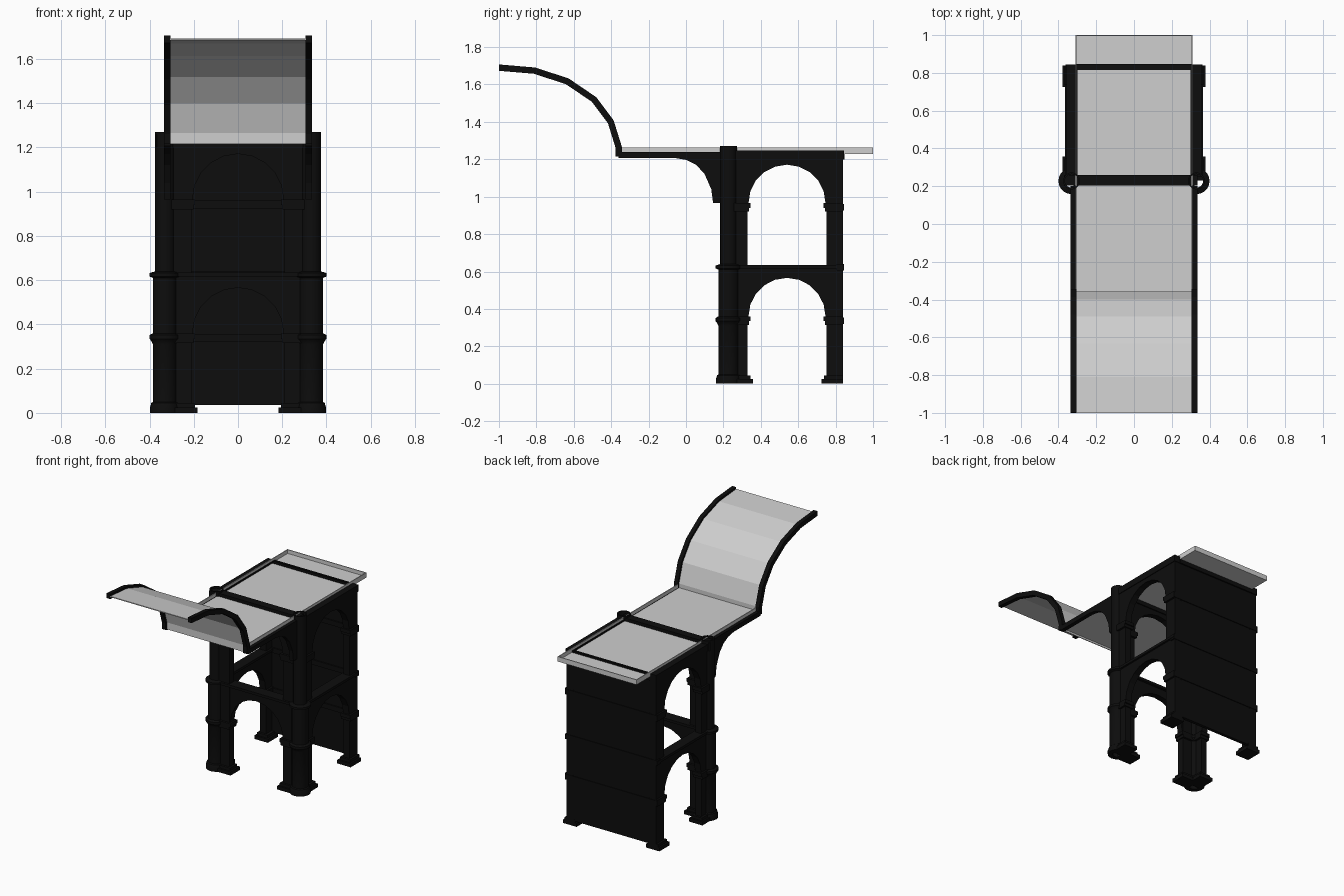
import bpy, bmesh, math

cube = bpy.data.objects.get("Cube")
if cube:
    bpy.data.objects.remove(cube, do_unlink=True)


def material(name, rgb, rough):
    m = bpy.data.materials.new(name)
    m.use_nodes = True
    m.diffuse_color = (*rgb, 1)
    node = m.node_tree.nodes["Principled BSDF"]
    node.inputs["Base Color"].default_value = (*rgb, 1)
    node.inputs["Roughness"].default_value = rough
    return m


BLACK = material("black iron", (0.004, 0.004, 0.004), 0.7)
PANE = material("pale glass", (0.62, 0.62, 0.62), 0.5)


def finish(name, bm, mat):
    bmesh.ops.recalc_face_normals(bm, faces=bm.faces)
    mesh = bpy.data.meshes.new(name)
    bm.to_mesh(mesh)
    bm.free()
    mesh.materials.append(mat)
    obj = bpy.data.objects.new(name, mesh)
    bpy.context.collection.objects.link(obj)
    return obj


def box(name, x, y, z, mat=BLACK):
    """Box from (low, high) ranges on each axis."""
    bm = bmesh.new()
    bmesh.ops.create_cube(bm, size=1)
    for v in bm.verts:
        for i, (lo, hi) in enumerate((x, y, z)):
            v.co[i] = lo if v.co[i] < 0 else hi
    return finish(name, bm, mat)


def plate(name, outline, axis, lo, hi, mat=BLACK):
    """Extrude an outline of (along, z) points across x or y."""
    def place(a, z, d):
        return (d, a, z) if axis == "x" else (a, d, z)
    bm = bmesh.new()
    face = bm.faces.new([bm.verts.new(place(a, z, lo)) for a, z in outline])
    ext = bmesh.ops.extrude_face_region(bm, geom=[face])
    shift = (hi - lo, 0, 0) if axis == "x" else (0, hi - lo, 0)
    verts = [g for g in ext["geom"] if isinstance(g, bmesh.types.BMVert)]
    bmesh.ops.translate(bm, vec=shift, verts=verts)
    return finish(name, bm, mat)


def lathe(name, profile, cx, cy, sides=20):
    """Spin a closed (radius, z) profile into a hollow column."""
    bm = bmesh.new()
    rings = []
    for k in range(sides):
        a = math.tau * k / sides
        rings.append([bm.verts.new((cx + r * math.cos(a), cy + r * math.sin(a), z))
                      for r, z in profile])
    n = len(profile)
    for k in range(sides):
        p, q = rings[k], rings[(k + 1) % sides]
        for i in range(n):
            j = (i + 1) % n
            bm.faces.new((p[i], q[i], q[j], p[j]))
    obj = finish(name, bm, BLACK)
    for o in bpy.context.selected_objects:
        o.select_set(False)
    obj.select_set(True)
    bpy.context.view_layer.objects.active = obj
    bpy.ops.object.shade_smooth_by_angle(angle=math.radians(35))
    return obj


def arch(a0, a1, spring, top, radius, steps=10):
    """Spandrel outline with a round opening cut from below."""
    mid = (a0 + a1) / 2
    arc = [(mid + radius * math.cos(math.pi * k / steps),
            spring + radius * math.sin(math.pi * k / steps))
           for k in range(steps + 1)]
    return [(a0, spring), (a0, top), (a1, top), (a1, spring)] + arc


def span(s, a, b):
    return tuple(sorted((s * a, s * b)))


STOREYS = (("lower", 0.36, 0.635), ("upper", 0.965, 1.24))
COLUMN = [(0.036, 0), (0.068, 0), (0.068, 0.025), (0.062, 0.045), (0.055, 0.05),
          (0.055, 0.31), (0.062, 0.325), (0.07, 0.335), (0.07, 0.352), (0.055, 0.36),
          (0.055, 0.61), (0.07, 0.617), (0.07, 0.632), (0.045, 0.64),
          (0.045, 1.27), (0.036, 1.27)]
BRACKET = [(0.2, 0.965), (0.145, 0.965), (0.135, 1.04), (0.1, 1.12), (0.055, 1.17),
           (0, 1.197), (-0.06, 1.207), (-0.06, 1.22), (0.2, 1.22)]

# sides: columns, piers, arches, rails
for s, side in ((1, "left"), (-1, "right")):
    wall = span(s, 0.305, 0.352)
    wide = span(s, 0.29, 0.365)
    lathe(f"{side}_column", COLUMN, s * 0.33, 0.228)
    box(f"{side}_pier", wall, (0.25, 0.33), (0, 1.24))
    box(f"{side}_rear_pier", wall, (0.752, 0.84), (0, 1.24))
    box(f"{side}_inner_pier", span(s, 0.21, 0.3), (0.205, 0.255), (0, 1.24))
    for label, spring, top in STOREYS:
        plate(f"{side}_{label}_arch", arch(0.32, 0.76, spring, top, 0.206), "x", *wall)
        for step, (lo, hi) in enumerate(((0.045, 0.025), (0.025, 0.0))):
            z = (spring - lo, spring - hi)
            grow = 0.018 - 0.008 * step if step else 0.008
            if step:
                grow = 0.016
            box(f"{side}_{label}_impost_{step}", wide, (0.25, 0.33 + grow), z)
            box(f"{side}_{label}_rear_impost_{step}", wide, (0.752 - grow, 0.84), z)
            box(f"{side}_{label}_inner_impost_{step}", span(s, 0.21 - grow, 0.3),
                (0.19, 0.27), z)
    box(f"{side}_floor_moulding", wide, (0.25, 0.84), (0.617, 0.635))
    for step, (z, grow) in enumerate((((0, 0.025), 0.027), ((0.025, 0.045), 0.015))):
        w = span(s, 0.30 - grow, 0.352 + grow)
        box(f"{side}_pier_base_{step}", w, (0.23, 0.33 + grow), z)
        box(f"{side}_rear_base_{step}", w, (0.752 - grow, 0.84), z)
        box(f"{side}_inner_base_{step}", span(s, 0.21 - grow, 0.31),
            (0.205 - grow, 0.255 + grow), z)
    box(f"{side}_top_rail", span(s, 0.3, 0.357), (0.25, 0.845), (1.2, 1.247))
    box(f"{side}_front_rail", span(s, 0.305, 0.335), (-0.36, 0.2), (1.207, 1.24))
    plate(f"{side}_bracket", BRACKET, "x", *span(s, 0.305, 0.335))

# front arches between the columns
for label, spring, top in STOREYS:
    plate(f"front_{label}_arch", arch(-0.3, 0.3, spring, top, 0.206), "y", 0.208, 0.252)
box("front_floor_moulding", (-0.32, 0.32), (0.19, 0.27), (0.617, 0.635))
box("cross_rail", (-0.37, 0.335), (0.203, 0.26), (1.2, 1.258))

# rear wall with bands
box("rear_wall", (-0.352, 0.352), (0.815, 0.838), (0.035, 1.24))
for i, z in enumerate((0.32, 0.605, 0.925)):
    box(f"rear_band_{i}", (-0.362, 0.362), (0.805, 0.844), (z, z + 0.035))
box("rear_rail", (-0.31, 0.31), (0.835, 0.848), (1.2, 1.247))

# shallow roof tray
box("roof_pane", (-0.31, 0.31), (-0.36, 1.0), (1.228, 1.236), PANE)
for s, side in ((1, "left"), (-1, "right")):
    box(f"{side}_roof_rim", span(s, 0.305, 0.311), (-0.36, 1.0), (1.228, 1.263), PANE)
box("rear_roof_rim", (-0.311, 0.311), (0.994, 1.0), (1.228, 1.263), PANE)

# curved canopy: a faceted ribbon swept along one path
PATH = [(-0.36, 1.215), (-0.36, 1.265), (-0.402, 1.4), (-0.492, 1.52),
        (-0.635, 1.617), (-0.81, 1.674), (-1.0, 1.69)]


def ribbon(half):
    outer, inner = [], []
    for i, (y, z) in enumerate(PATH):
        y0, z0 = PATH[max(i - 1, 0)]
        y1, z1 = PATH[min(i + 1, len(PATH) - 1)]
        d = math.hypot(y1 - y0, z1 - z0)
        ny, nz = (z1 - z0) / d * half, -(y1 - y0) / d * half
        outer.append((max(y + ny, -1), z + nz))
        inner.append((max(y - ny, -1), z - nz))
    return outer + inner[::-1]


plate("canopy_pane", ribbon(0.003), "x", -0.307, 0.307, PANE)
for s, side in ((1, "left"), (-1, "right")):
    plate(f"{side}_canopy_arm", ribbon(0.017), "x", *span(s, 0.305, 0.335))
